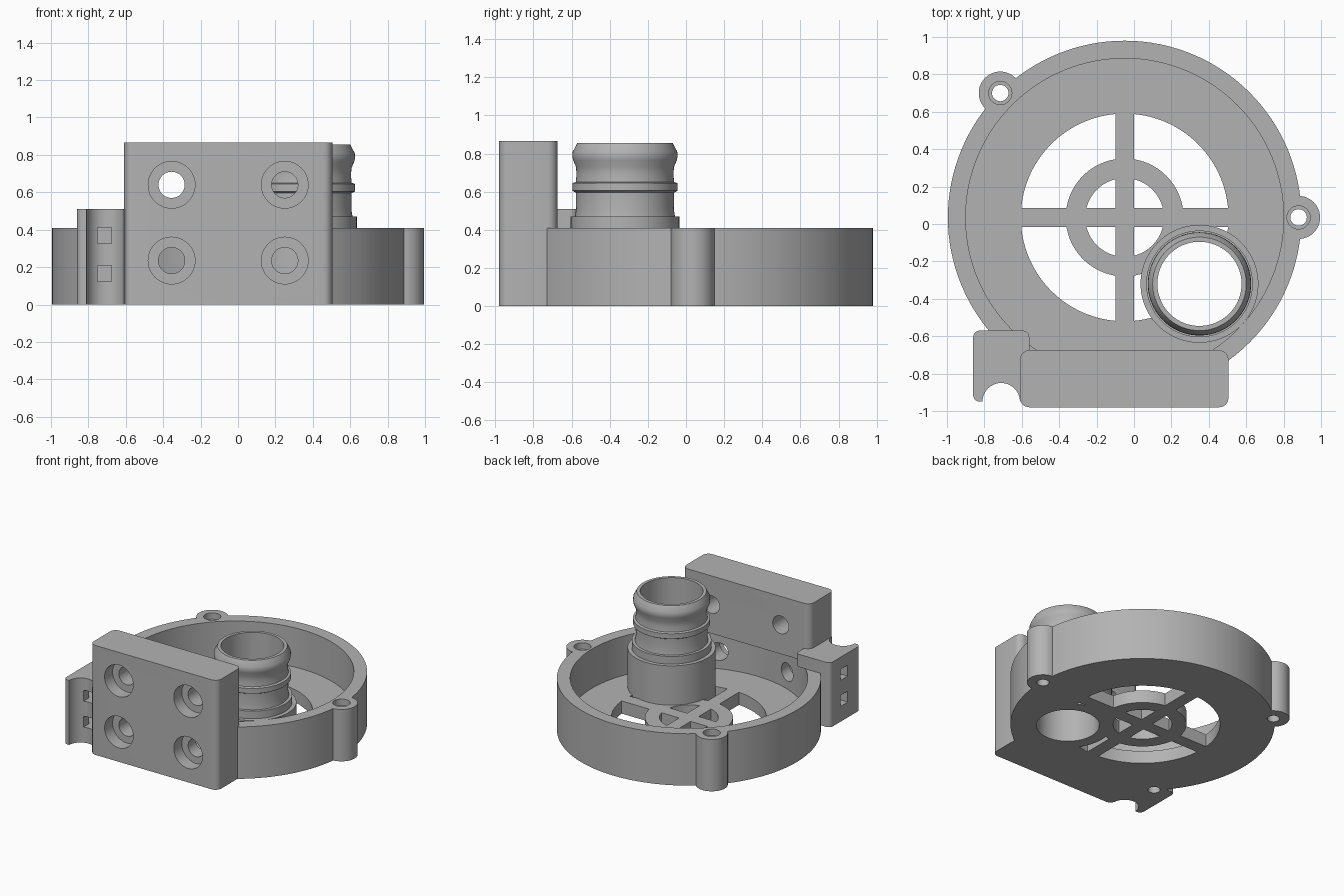
import bpy, bmesh, math

cube = bpy.data.objects.get("Cube")
if cube:
    bpy.data.objects.remove(cube, do_unlink=True)

grey = bpy.data.materials.new("plain grey")
grey.use_nodes = True
GREY = (0.45, 0.45, 0.45, 1)
grey.diffuse_color = GREY
grey.node_tree.nodes["Principled BSDF"].inputs["Base Color"].default_value = GREY

CX, CY = -0.05, 0.035      # housing axis
NX, NY = 0.35, -0.32       # outlet axis
RIM, FLOOR = 0.41, 0.10
SEG = 96


def finish(name, bm):
    bmesh.ops.recalc_face_normals(bm, faces=bm.faces)
    mesh = bpy.data.meshes.new(name)
    bm.to_mesh(mesh)
    bm.free()
    mesh.materials.append(grey)
    obj = bpy.data.objects.new(name, mesh)
    bpy.context.collection.objects.link(obj)
    return obj


def lathe(name, profile, x, y, seg=SEG):
    """Closed (radius, height) profile turned about a vertical axis."""
    bm = bmesh.new()
    rings = []
    for i in range(seg):
        a = 2 * math.pi * i / seg
        rings.append([bm.verts.new((x + r * math.cos(a), y + r * math.sin(a), z))
                      for r, z in profile])
    n = len(profile)
    for i in range(seg):
        p, q = rings[i], rings[(i + 1) % seg]
        for k in range(n):
            m = (k + 1) % n
            bm.faces.new((p[k], q[k], q[m], p[m]))
    return finish(name, bm)


def cylinder(name, x, y, r, z0, z1, seg=SEG):
    bm = bmesh.new()
    bmesh.ops.create_cone(bm, cap_ends=True, segments=seg, radius1=r, radius2=r, depth=z1 - z0)
    bmesh.ops.translate(bm, verts=bm.verts, vec=(x, y, (z0 + z1) / 2))
    return finish(name, bm)


def box(name, x0, x1, y0, y1, z0, z1, corner=0):
    """Box with optionally rounded vertical edges."""
    bm = bmesh.new()
    bmesh.ops.create_cube(bm, size=1)
    for v in bm.verts:
        v.co = ((x0, x1)[v.co.x > 0], (y0, y1)[v.co.y > 0], (z0, z1)[v.co.z > 0])
    if corner:
        upright = [e for e in bm.edges if abs(e.verts[0].co.z - e.verts[1].co.z) > 0.01]
        bmesh.ops.bevel(bm, geom=upright, offset=corner, segments=6, profile=0.5, affect='EDGES')
    return finish(name, bm)


def front_hole(x, z, r, y0, y1):
    """Horizontal cutter running front to back."""
    bm = bmesh.new()
    bmesh.ops.create_cone(bm, cap_ends=True, segments=48, radius1=r, radius2=r, depth=y1 - y0)
    for v in bm.verts:
        v.co = (x + v.co.x, (y0 + y1) / 2 + v.co.z, z + v.co.y)
    return finish("hole_cutter", bm)


def boolean(obj, other, op='DIFFERENCE'):
    mod = obj.modifiers.new("boolean", 'BOOLEAN')
    mod.operation, mod.object, mod.solver = op, other, 'EXACT'
    bpy.ops.object.select_all(action='DESELECT')
    obj.select_set(True)
    bpy.context.view_layer.objects.active = obj
    bpy.ops.object.modifier_apply(modifier=mod.name)


# round housing: wall and floor with a central opening
housing = lathe("housing", [(0.555, 0), (0.945, 0), (0.945, RIM), (0.85, RIM),
                            (0.85, FLOOR), (0.555, FLOOR)], CX, CY, 128)

# intake grille
grille_ring = lathe("grille_ring", [(0.21, 0), (0.315, 0), (0.315, FLOOR), (0.21, FLOOR)], CX, CY)
spoke_x = box("grille_bar_across", CX - 0.57, CX + 0.57, CY - 0.05, CY + 0.05, 0, FLOOR)
spoke_y = box("grille_bar_along", CX - 0.05, CX + 0.05, CY - 0.57, CY + 0.57, 0, FLOOR)

# hose outlet: column, collar and barbed spout in one turned shape
outlet = lathe("hose_outlet", [
    (0.225, 0), (0.315, 0), (0.315, RIM), (0.285, RIM), (0.285, 0.47), (0.262, 0.47),
    (0.256, 0.51), (0.258, 0.595), (0.276, 0.605), (0.276, 0.645), (0.258, 0.65),
    (0.254, 0.69), (0.257, 0.73), (0.272, 0.765), (0.276, 0.785), (0.274, 0.81),
    (0.25, 0.855), (0.225, 0.855)], NX, NY)

# screw ears
ears = [cylinder("screw_ear_" + n, x, y, 0.115, 0, RIM, 48)
        for n, x, y in (("back", -0.715, 0.70), ("side", 0.88, CY))]

# mounting block and cable clamp
block = box("mounting_block", -0.61, 0.505, -0.98, -0.675, 0, 0.865, 0.05)
clamp = box("cable_clamp", -0.86, -0.56, -0.95, -0.57, 0, 0.51, 0.035)

# cutters, each with the parts it passes through
cuts = []
chamber = cylinder("chamber_cutter", CX, CY, 0.85, FLOOR, RIM, 128)
opening = cylinder("opening_cutter", CX, CY, 0.70, -0.1, 0.2, 128)
cuts.append((chamber, ears + [block, clamp]))
cuts.append((opening, [block, clamp]))
cuts.append((cylinder("bore_cutter", NX, NY, 0.225, -0.1, 0.5), [housing, grille_ring]))
for ear, x, y in ((ears[0], -0.715, 0.70), (ears[1], 0.88, CY)):
    cuts.append((cylinder("screw_cutter", x, y, 0.044, -0.1, 0.6, 32), [ear, housing]))
    cuts.append((cylinder("head_cutter", x, y, 0.062, 0.36, 0.6, 32), [ear, housing]))
cuts.append((cylinder("blind_cutter", -0.715, -0.63, 0.044, -0.1, 0.36, 32), [clamp, housing]))
for x in (-0.355, 0.25):
    for z in (0.235, 0.64):
        cuts.append((front_hole(x, z, 0.07, -1.1, -0.6), [block, housing]))
        cuts.append((front_hole(x, z, 0.125, -1.1, -0.88), [block, housing]))
cuts.append((cylinder("cable_cutter", -0.71, -0.95, 0.10, -0.1, 0.6, 48), [clamp, housing]))
for z in (0.165, 0.37):
    cuts.append((box("tie_cutter", -0.75, -0.675, -1.0, -0.70, z - 0.043, z + 0.043), [clamp, housing]))
    cuts.append((box("tie_cutter", -0.95, -0.70, -0.79, -0.70, z - 0.043, z + 0.043), [clamp, housing]))

for cutter, parts in cuts:
    for part in parts:
        boolean(part, cutter)
for cutter, _ in cuts:
    bpy.data.objects.remove(cutter, do_unlink=True)

# smooth curved walls, sharp rims
bpy.ops.object.select_all(action='DESELECT')
for obj in [housing, grille_ring, spoke_x, spoke_y, outlet, block, clamp] + ears:
    obj.select_set(True)
    bpy.context.view_layer.objects.active = obj
bpy.ops.object.shade_smooth_by_angle(angle=math.radians(25))
